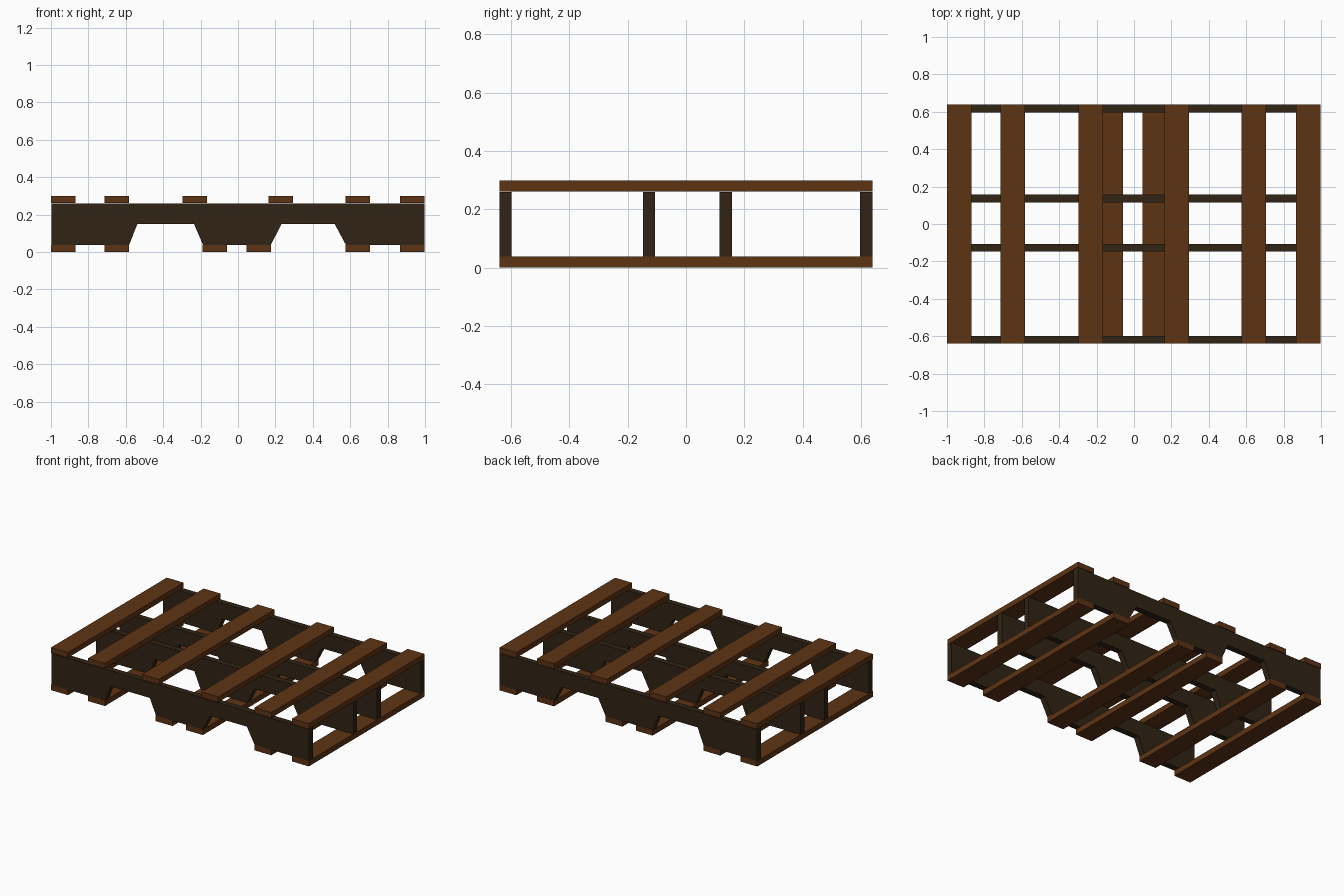
import bpy, bmesh

if "Cube" in bpy.data.objects:
    bpy.data.objects.remove(bpy.data.objects["Cube"])


def material(name, rgb):
    m = bpy.data.materials.new(name)
    m.diffuse_color = (*rgb, 1)
    m.use_nodes = True
    m.node_tree.nodes["Principled BSDF"].inputs["Base Color"].default_value = m.diffuse_color
    return m


board_wood = material("board_wood", (0.11, 0.034, 0.007))
stringer_wood = material("stringer_wood", (0.03, 0.017, 0.007))


def extrude_along_y(name, profile, y0, y1, mat):
    """Solid made from an x/z outline pushed from y0 to y1."""
    bm = bmesh.new()
    face = bm.faces.new([bm.verts.new((x, y0, z)) for x, z in profile])
    ext = bmesh.ops.extrude_face_region(bm, geom=[face])
    verts = [g for g in ext["geom"] if isinstance(g, bmesh.types.BMVert)]
    bmesh.ops.translate(bm, verts=verts, vec=(0, y1 - y0, 0))
    bmesh.ops.recalc_face_normals(bm, faces=bm.faces)
    mesh = bpy.data.meshes.new(name)
    bm.to_mesh(mesh)
    bm.free()
    mesh.materials.append(mat)
    obj = bpy.data.objects.new(name, mesh)
    bpy.context.collection.objects.link(obj)


def boards(name, lefts, z0, z1):
    for i, x in enumerate(lefts, 1):
        r = x + 0.131
        extrude_along_y(f"{name}_{i}", [(x, z0), (r, z0), (r, z1), (x, z1)],
                        -0.64, 0.64, board_wood)


# Deck boards on top and runner boards underneath
boards("top_board", [-1.0, -0.714, -0.296, 0.164, 0.575, 0.866], 0.262, 0.299)
boards("bottom_board", [-1.0, -0.714, -0.19, 0.045, 0.575, 0.866], 0.0, 0.038)

# Stringers with two fork notches
notched = [(-0.998, 0.038), (-0.582, 0.038), (-0.538, 0.15), (-0.235, 0.15),
           (-0.187, 0.038), (0.175, 0.038), (0.233, 0.15), (0.517, 0.15),
           (0.577, 0.038), (0.998, 0.038), (0.998, 0.259), (-0.998, 0.259)]
for i, y in enumerate([-0.64, -0.148, 0.115, 0.597], 1):
    extrude_along_y(f"stringer_{i}", notched, y, y + 0.042, stringer_wood)
